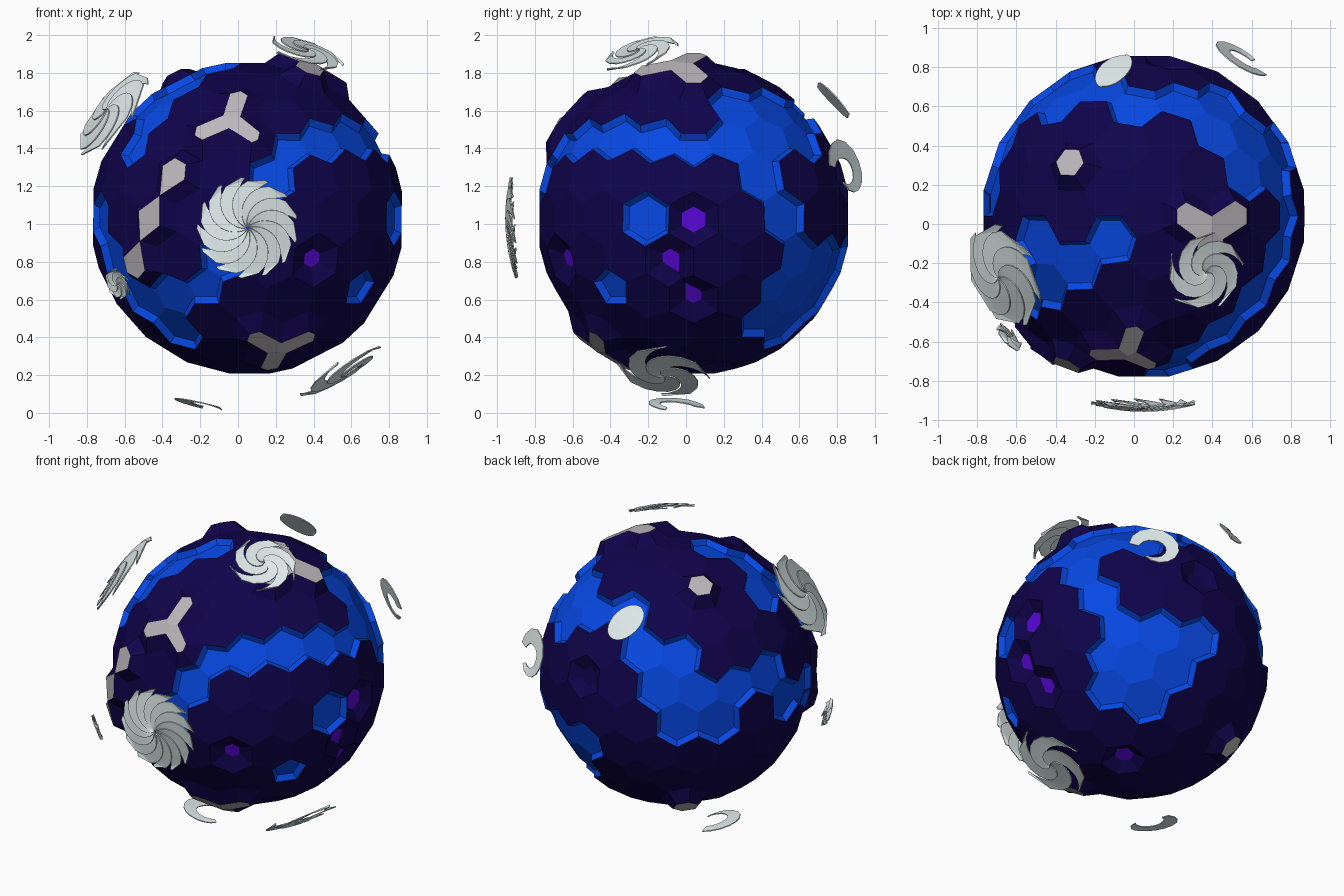
import bpy, bmesh
from math import sin, cos, pi, radians, atan2, sqrt
from mathutils import Vector

if "Cube" in bpy.data.objects:
    bpy.data.objects.remove(bpy.data.objects["Cube"])

CENTRE = Vector((0.05, 0.04, 1.03))
R = 0.83

def material(name, rgb):
    m = bpy.data.materials.new(name)
    m.diffuse_color = (*rgb, 1)
    m.use_nodes = True
    m.node_tree.nodes["Principled BSDF"].inputs["Base Color"].default_value = m.diffuse_color
    return m

MATS = [material("land", (0.005, 0.001, 0.07)), material("ocean", (0.002, 0.065, 0.78)),
        material("snow", (0.5, 0.48, 0.5)), material("crater_floor", (0.1, 0.002, 0.7))]
CLOUD = material("cloud", (0.75, 0.84, 0.84))

# Viewing directions: azimuth, elevation, centre and scale of the 2D coordinates
VIEWS = {"front": (0, 0, 0.05, 1.03, 1, 1), "right": (90, 0, 0.04, 1.03, 1, 1),
         "top": (0, 90, 0.05, 0.04, 1, 1), "back_left": (217, 25, 677, 663, 167, -167),
         "below": (140, -25, 1131, 661, 167, -167)}

def on_sphere(view, x, y):
    """Direction of the surface point seen at x, y in a view."""
    a, e, cx, cy, sx, sy = VIEWS[view]
    a, e = radians(a), radians(e)
    right = Vector((cos(a), sin(a), 0))
    up = Vector((-sin(a) * sin(e), cos(a) * sin(e), cos(e)))
    cam = Vector((sin(a) * cos(e), -cos(a) * cos(e), sin(e)))
    u, v = (x - cx) / sx / R, (y - cy) / sy / R
    d = sqrt(max(0, 1 - u * u - v * v))
    return (right * u + up * v + cam * d).normalized()

# Strokes painted on the globe: (view, path)
OCEAN = [
    ("front", [(.61, 1.42), (.45, 1.5), (.29, 1.45), (.19, 1.3), (.12, 1.15), (0, 1.05),
               (-.12, .85), (-.08, .66), (-.25, .57), (-.39, .47), (-.6, .66), (-.72, .85),
               (-.74, 1.05)]),
    ("front", [(-.58, 1.4), (-.42, 1.58), (-.2, 1.76)]),
    ("front", [(.65, .65)]),
    ("right", [(-.46, 1.52), (-.3, 1.43), (.04, 1.41), (.25, 1.46), (.4, 1.6), (.55, 1.55),
               (.5, 1.35), (.42, 1.25), (.5, 1.05)]),
    ("right", [(-.25, 1.08)]),
    ("right", [(-.35, .66)]),
    ("top", [(-.5, .58), (-.28, .68), (-.1, .7), (.1, .62), (.33, .63), (.52, .53)]),
    ("top", [(-.5, -.1), (-.3, -.22), (-.12, -.1)]),
    ("top", [(-.45, -.33), (-.36, -.12)]),
    ("back_left", [(580, 585), (605, 605), (640, 618), (655, 650), (665, 690), (690, 717),
                   (720, 715), (748, 680), (775, 672), (797, 690)]),
    ("below", [(1155, 668), (1120, 650), (1120, 690), (1155, 705), (1192, 690), (1192, 645),
               (1155, 640), (1155, 668)]),
]
PEAKS = [
    ("front", [(-.38, 1.22), (-.46, 1.03), (-.53, .78)]),
    ("top", [(.52, .04)]), ("top", [(.36, -.23)]), ("top", [(.28, .02)]),
    ("top", [(-.33, .31)]), ("back_left", [(687, 798)]), ("below", [(1215, 757)]),
]
STEEP_PEAKS = [
    ("front", [(-.02, 1.6)]), ("front", [(.07, 1.48)]), ("front", [(-.15, 1.49)]),
    ("front", [(.17, .28)]), ("front", [(.07, .43)]), ("front", [(.27, .43)]),
]
CRATER = [("right", [(.04, 1.03)]), ("below", [(1125, 757)])]
SMALL_CRATER = [("right", [(-.07, .84), (.03, .66)]), ("front", [(.38, .83)])]
DARK_CRATER = [("back_left", [(572, 668)])]

def make_planet():
    # Hexagon and pentagon tiles: dual of an icosphere
    ico = bmesh.new()
    bmesh.ops.create_icosphere(ico, subdivisions=3, radius=1)
    bm = bmesh.new()
    corner = {f: bm.verts.new(f.calc_center_median().normalized() * R) for f in ico.faces}
    dirs, tiles = [], []
    for v in ico.verts:
        n = v.co.normalized()
        t = n.orthogonal().normalized()
        b = n.cross(t)
        ring = sorted(v.link_faces, key=lambda f: atan2(f.calc_center_median().dot(b),
                                                        f.calc_center_median().dot(t)))
        tiles.append(bm.faces.new([corner[f] for f in ring]))
        dirs.append(n)
    ico.free()
    bm.normal_update()

    kind = [0] * len(tiles)
    for k, strokes in enumerate([OCEAN, PEAKS, CRATER, SMALL_CRATER, DARK_CRATER,
                                 STEEP_PEAKS], 1):
        for view, path in strokes:
            pts = [on_sphere(view, *p) for p in path]
            samples = [pts[0]] + [a.lerp(b, i / 8) for a, b in zip(pts, pts[1:])
                                  for i in range(1, 9)]
            for s in samples:
                kind[max(range(len(dirs)), key=lambda i: dirs[i].dot(s))] = k

    # Sink the seas and craters, raise the peaks: (kind, slope width, height, slope, floor)
    for k, width, height, slope, floor in [(1, .022, -.032, 1, 1), (2, .065, .07, 0, 2),
                                           (3, .066, -.045, 0, 3), (4, .083, -.045, 0, 3),
                                           (5, .066, -.045, 0, 0), (6, .085, .06, 0, 2)]:
        faces = [f for f, c in zip(tiles, kind) if c == k]
        rim = bmesh.ops.inset_region(bm, faces=faces, use_boundary=True,
                                     use_even_offset=True, thickness=width)["faces"]
        for f in rim:
            f.material_index = slope
        for f in faces:
            f.material_index = floor
        for v in {v for f in faces for v in f.verts}:
            v.co += v.co.normalized() * height
    finish(bm, "planet", MATS)

def finish(bm, name, mats):
    me = bpy.data.meshes.new(name)
    bm.to_mesh(me)
    bm.free()
    ob = bpy.data.objects.new(name, me)
    ob.location = CENTRE
    for m in mats:
        me.materials.append(m)
    bpy.context.collection.objects.link(ob)
    return ob

def cloud(name, direction, strips, shell=0.985):
    """Thin sheet hugging a sphere; each strip is a list of left/right 2D pairs."""
    d = Vector(direction).normalized()
    u = Vector((0, 0, 1)).cross(d).normalized()
    w = d.cross(u)
    bm = bmesh.new()
    for strip in strips:
        rows = [[bm.verts.new((d + (u * x + w * y) / shell).normalized() * (shell + h))
                 for (x, y), h in zip(pair, (0.012, 0))] for pair in strip]
        for (a, b), (c, e) in zip(rows, rows[1:]):
            bm.faces.new((a, b, e, c))
    bmesh.ops.recalc_face_normals(bm, faces=bm.faces)
    ob = finish(bm, name, [CLOUD])
    mod = ob.modifiers.new("thickness", "SOLIDIFY")
    mod.thickness = 0.006

def polar(r, a):
    return (r * cos(a), r * sin(a))

def spiral(radius, arms, twist, width, taper, steps=12):
    """Pinwheel of overlapping arms; a small taper keeps it nearly solid."""
    out = []
    for k in range(arms):
        strip = []
        for i in range(steps + 1):
            t = 0.03 + 0.97 * i / steps
            a = 2 * pi * k / arms + twist * t
            s = width * max(1 - t, 0.0005) ** taper
            strip.append((polar(radius * t, a + s), polar(radius * t, a)))
        out.append(strip)
    return out

def hook(radius, start, end, width, steps=12):
    """Single curled arm, fat at the start and pointed at the end."""
    strip = []
    for i in range(steps + 1):
        t = i / steps
        a = radians(start + (end - start) * t)
        r = radius * (1 - 0.3 * t)
        s = width * max(1 - t, 0.02) ** 0.5 * min(1, 0.5 + 2 * t) / 2
        strip.append((polar(r + s, a), polar(r - s, a)))
    return [strip]

make_planet()

# Storm clouds
cloud("front_storm", (0, -.95, -.05), spiral(.275, 13, -.8, .8, .3))
cloud("upper_left_storm", (-.73, -.31, .57), spiral(.285, 7, -1.0, 1.7, .3))
cloud("top_storm", (.32, -.29, .9), spiral(.21, 5, -2.0, 1.9, .5))
cloud("small_left_storm", (-.69, -.62, -.35), spiral(.085, 6, -.8, 1.8, .3))
cloud("lower_right_storm", (.5, -.16, -.82), spiral(.25, 4, -1.9, 2.1, .5))

# Curled and oval clouds
cloud("bottom_cloud", (-.22, -.1, -.97), hook(.135, 200, -40, .11), 1.025)
cloud("back_right_cloud", (.51, .83, .26), hook(.13, 170, -130, .12))
oval = []
for i in range(13):
    a = pi * (0.02 + 0.96 * i / 12)
    x, y = -.13 * cos(a), .085 * sin(a)
    c, s = cos(0.95), sin(0.95)
    oval.append(((x * c - y * s, x * s + y * c), (x * c + y * s, x * s - y * c)))
cloud("back_oval_cloud", (-.16, .77, .65), [oval])
